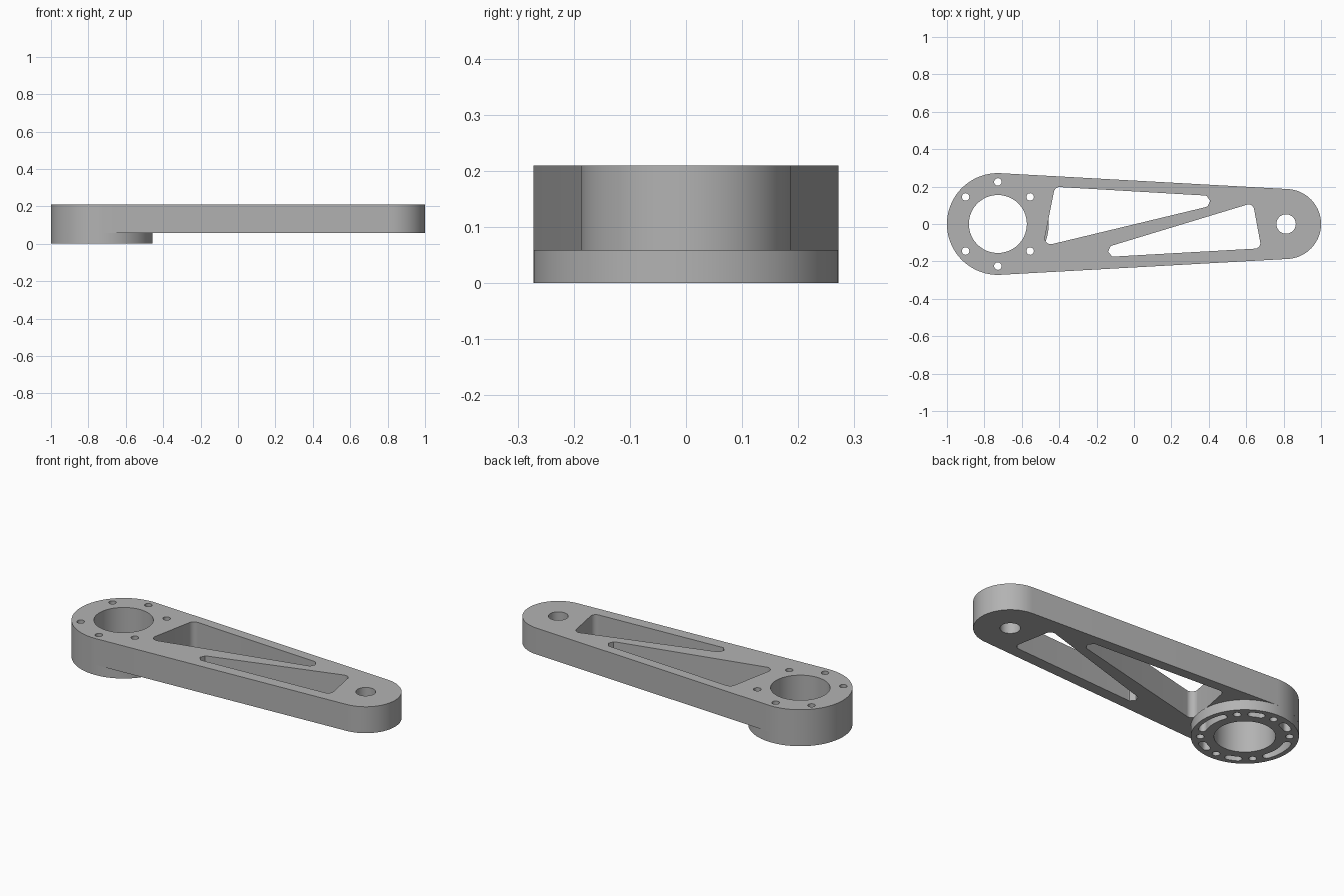
import bpy, bmesh
from math import sin, cos, radians, acos
from mathutils import Vector

cube = bpy.data.objects.get("Cube")
if cube:
    bpy.data.objects.remove(cube, do_unlink=True)

HUB, HUB_R = Vector((-0.728, 0)), 0.272
TIP, TIP_R = Vector((0.813, 0)), 0.187
SPLIT, TOP = 0.058, 0.21
BOLT_ANGLES = (40, 90, 140, 220, 270, 320)
BOLT_CIRCLE = 0.225

metal = bpy.data.materials.new("satin grey metal")
metal.use_nodes = True
colour = (0.45, 0.45, 0.45, 1)
metal.diffuse_color = colour
metal.node_tree.nodes["Principled BSDF"].inputs["Base Color"].default_value = colour


def polar(centre, r, deg):
    return centre + Vector((cos(radians(deg)), sin(radians(deg)))) * r


def arc(centre, r, start, end, steps):
    return [polar(centre, r, start + (end - start) * i / steps) for i in range(steps + 1)]


def circle(centre, r, steps=32):
    return arc(centre, r, 0, 360, steps)[:-1]


def slot(centre, r, mid, half, width):
    """Curved slot with round ends."""
    a, b, w = mid - half, mid + half, width / 2
    return (arc(centre, r + w, a, b, 12)
            + arc(polar(centre, r, b), w, b, b + 180, 8)[1:-1]
            + arc(centre, r - w, b, a, 12)
            + arc(polar(centre, r, a), w, a + 180, a + 360, 8)[1:-1])


def rounded(corners, r, steps=8):
    """Polygon with filleted corners."""
    pts = [Vector(c) for c in corners]
    out = []
    for i, p in enumerate(pts):
        u = (pts[i - 1] - p).normalized()
        v = (pts[(i + 1) % len(pts)] - p).normalized()
        half = u.angle(v) / 2
        centre = p + (u + v).normalized() * (r / sin(half))
        tangent = r * cos(half) / sin(half)
        a, b = p + u * tangent - centre, p + v * tangent - centre
        for k in range(steps + 1):
            d = a.lerp(b, k / steps).normalized()
            out.append(centre + d * r)
    return out


def plate(name, loops, z0, z1):
    """Extrude an outline with holes between two heights."""
    curve = bpy.data.curves.new(name + " profile", 'CURVE')
    curve.dimensions = '2D'
    curve.fill_mode = 'BOTH'
    curve.extrude = (z1 - z0) / 2
    for loop in loops:
        spline = curve.splines.new('POLY')
        spline.points.add(len(loop) - 1)
        for point, p in zip(spline.points, loop):
            point.co = (p.x, p.y, 0, 1)
        spline.use_cyclic_u = True
    helper = bpy.data.objects.new(name + " helper", curve)
    bpy.context.collection.objects.link(helper)
    graph = bpy.context.evaluated_depsgraph_get()
    mesh = bpy.data.meshes.new_from_object(helper.evaluated_get(graph))
    bpy.data.objects.remove(helper, do_unlink=True)
    bpy.data.curves.remove(curve)

    bm = bmesh.new()
    bm.from_mesh(mesh)
    bmesh.ops.remove_doubles(bm, verts=bm.verts, dist=0.00005)
    bmesh.ops.recalc_face_normals(bm, faces=bm.faces)
    bmesh.ops.translate(bm, verts=bm.verts, vec=(0, 0, (z0 + z1) / 2))
    bm.to_mesh(mesh)
    bm.free()
    mesh.materials.clear()
    mesh.materials.append(metal)
    obj = bpy.data.objects.new(name, mesh)
    bpy.context.collection.objects.link(obj)
    bpy.ops.object.select_all(action='DESELECT')
    obj.select_set(True)
    bpy.context.view_layer.objects.active = obj
    bpy.ops.object.shade_smooth_by_angle(angle=radians(30))
    return obj


# Holes shared by the arm and the hub
bore = circle(HUB, 0.155, 64)
bolts = [circle(polar(HUB, BOLT_CIRCLE, a), 0.02, 20) for a in BOLT_ANGLES]

# Tapered arm: two round ends joined by tangent sides, with two pockets
lean = acos((HUB_R - TIP_R) / (TIP.x - HUB.x)) * 180 / radians(180)
outline = (arc(HUB, HUB_R, lean, 360 - lean, 56)
           + arc(TIP, TIP_R, -lean, lean, 40))
rear_pocket = rounded([(-0.423, 0.199), (0.59, 0.14), (-0.486, -0.119)], 0.0315)
front_pocket = rounded([(0.636, 0.113), (0.681, -0.13), (-0.357, -0.188)], 0.03)
plate("arm", [outline, bore, circle(TIP, 0.052), rear_pocket, front_pocket] + bolts,
      SPLIT, TOP)

# Hub ring underneath, with curved slots between the bolt holes
slots = [slot(HUB, BOLT_CIRCLE, a, 21, 0.042) for a in (0, 180)]
slots += [slot(HUB, BOLT_CIRCLE, a, 6, 0.042) for a in (65, 115, 245, 295)]
plate("hub_ring", [circle(HUB, HUB_R, 80), bore] + bolts + slots, 0, SPLIT)
